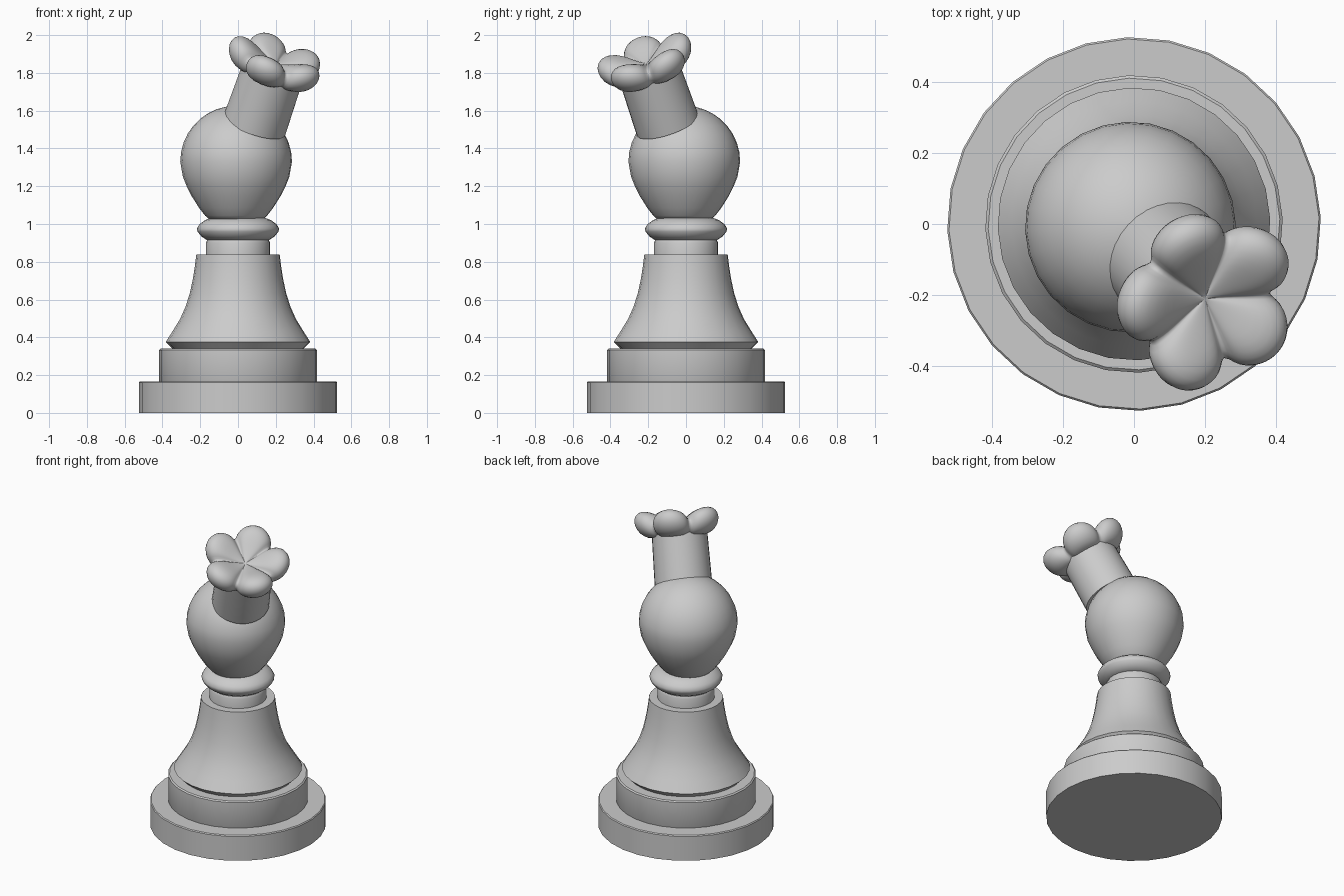
import bpy
from math import sin, cos, pi, radians
from mathutils import Matrix, Vector

if "Cube" in bpy.data.objects:
    bpy.data.objects.remove(bpy.data.objects["Cube"])

SIDES = 28


def make_object(name, verts, faces, matrix=None, angle=35):
    mesh = bpy.data.meshes.new(name)
    mesh.from_pydata(verts, [], faces)
    mesh.polygons.foreach_set("use_smooth", [True] * len(mesh.polygons))
    mesh.update()
    mesh.set_sharp_from_angle(angle=radians(angle))
    obj = bpy.data.objects.new(name, mesh)
    bpy.context.collection.objects.link(obj)
    if matrix:
        obj.matrix_world = matrix
    return obj


def skin(rings):
    """Join equal rings of points into a closed shell, listed bottom to top."""
    n = len(rings[0])
    verts = [p for ring in rings for p in ring]
    faces = [(k * n + i, k * n + (i + 1) % n, (k + 1) * n + (i + 1) % n, (k + 1) * n + i)
             for k in range(len(rings) - 1) for i in range(n)]
    faces.append(tuple(reversed(range(n))))
    faces.append(tuple(range(len(verts) - n, len(verts))))
    return verts, faces


def lathe(name, profile, sides=SIDES, matrix=None, angle=35):
    start = radians(2)
    rings = [[(r * cos(start + 2 * pi * i / sides), r * sin(start + 2 * pi * i / sides), z)
              for i in range(sides)] for r, z in profile]
    return make_object(name, *skin(rings), matrix, angle)


# Stepped base
lathe("base_disc", [(0.525, 0), (0.525, 0.16), (0.52, 0.166)])
lathe("base_step", [(0.415, 0.16), (0.418, 0.166), (0.418, 0.333), (0.41, 0.34)])

# Flared body and neck
lathe("body", [(0.345, 0.338), (0.383, 0.375), (0.345, 0.435), (0.308, 0.495),
               (0.279, 0.56), (0.256, 0.63), (0.239, 0.71), (0.228, 0.78), (0.221, 0.838)])
lathe("neck", [(0.17, 0.82), (0.17, 0.9), (0.162, 0.918), (0.15, 0.93)])

# Rounded collar
lathe("collar", [(0.165, 0.915), (0.195, 0.935), (0.215, 0.96), (0.218, 0.975),
                 (0.205, 0.998), (0.175, 1.02), (0.145, 1.032)], angle=60)

# Egg-shaped head
lower = [(0.14, 1.022), (0.165, 1.045), (0.196, 1.085), (0.237, 1.15), (0.262, 1.2), (0.282, 1.25)]
dome = [(0.296 * cos(a), 1.33 + 0.296 * sin(a)) for a in (pi / 2 * k / 9 for k in range(9))]
lathe("head", lower + dome + [(0.004, 1.626)], matrix=Matrix.Translation((-0.01, -0.009, 0)), angle=60)

# Hat frame: leans toward front right
lean = Matrix.Rotation(radians(26), 4, Vector((1, 1, 0)))
hat = Matrix.Translation((0.2, -0.21, 1.85)) @ lean
lathe("hat_band", [(0.172, -0.362), (0.166, -0.05)], 32, hat)

# Puffed hat top with five lobes: (radius fraction, height on lobe, height in valley)
section = [(0.3, -0.08, -0.08), (0.62, -0.085, -0.08), (0.8, -0.068, -0.07), (0.95, -0.025, -0.05),
           (1.0, 0.025, -0.02), (0.95, 0.065, 0.005), (0.82, 0.086, 0.012), (0.62, 0.077, 0.01),
           (0.4, 0.045, 0.004), (0.2, 0.018, 0.0), (0.03, 0.0, 0.0)]
rings = []
for frac, high, low in section:
    ring = []
    for i in range(60):
        t = 2 * pi * i / 60
        lobe = abs(cos(2.5 * t)) ** 0.65
        r = frac * (0.185 + 0.085 * lobe)
        a = t + radians(110)
        ring.append((r * cos(a), r * sin(a), low + (high - low) * lobe))
    rings.append(ring)
puff = make_object("hat_puff", *skin(rings), hat, 180)
puff.modifiers.new("smooth", "SUBSURF").levels = 1
puff.modifiers["smooth"].render_levels = 1
